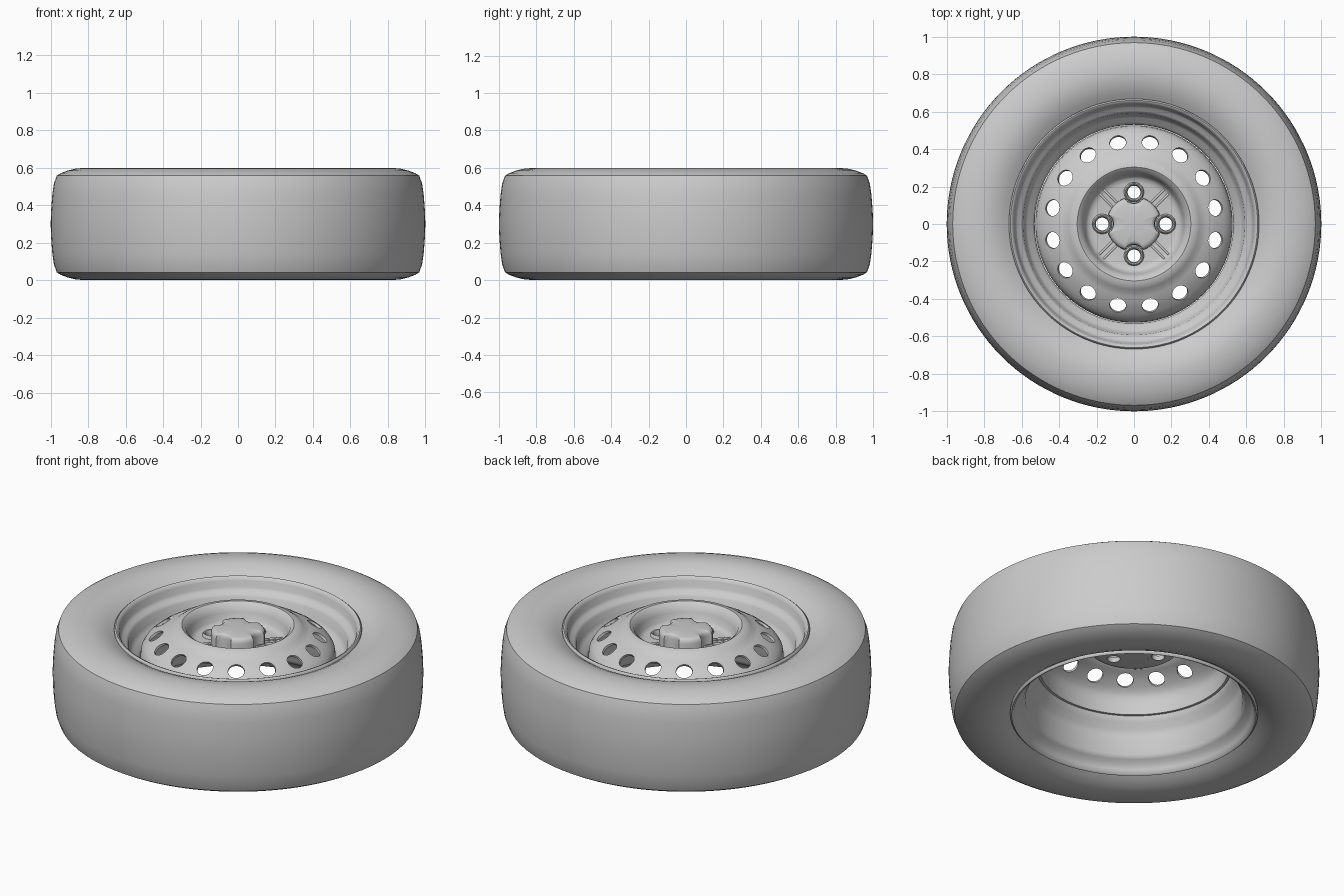
import bpy
import bmesh
from math import sin, cos, pi, radians, sqrt
from mathutils import Matrix, Vector

cube = bpy.data.objects.get("Cube")
if cube:
    bpy.data.objects.remove(cube, do_unlink=True)

SEGMENTS = 128
HEIGHT = 0.6

grey = bpy.data.materials.new("plain_grey")
grey.use_nodes = True
grey.diffuse_color = (0.6, 0.6, 0.6, 1)
grey.node_tree.nodes["Principled BSDF"].inputs["Base Color"].default_value = (0.6, 0.6, 0.6, 1)


def make_object(name, bm, recalc=True):
    if recalc:
        bmesh.ops.recalc_face_normals(bm, faces=bm.faces)
    mesh = bpy.data.meshes.new(name)
    bm.to_mesh(mesh)
    bm.free()
    mesh.materials.append(grey)
    obj = bpy.data.objects.new(name, mesh)
    bpy.context.collection.objects.link(obj)
    return obj


def activate(obj):
    bpy.ops.object.select_all(action="DESELECT")
    obj.select_set(True)
    bpy.context.view_layer.objects.active = obj


def smooth(obj, angle=35):
    activate(obj)
    bpy.ops.object.shade_smooth_by_angle(angle=radians(angle))


def spin_profile(bm, profile, segments=SEGMENTS, centre=(0, 0)):
    """Turn an outward-facing (radius, height) profile about a vertical axis."""
    rings = []
    for i in range(segments):
        a = 2 * pi * i / segments
        rings.append([bm.verts.new((centre[0] + r * cos(a), centre[1] + r * sin(a), z))
                      for r, z in profile])
    for i, ring in enumerate(rings):
        after = rings[(i + 1) % segments]
        for j in range(len(profile) - 1):
            bm.faces.new((ring[j], after[j], after[j + 1], ring[j + 1]))


def lathe(name, profile):
    bm = bmesh.new()
    spin_profile(bm, profile)
    return make_object(name, bm, recalc=False)


# Tyre: half profile from the tread centre to the bead, mirrored in height
half = [(1.0, 0.3), (0.999, 0.35), (0.996, 0.40), (0.991, 0.46), (0.983, 0.515),
        (0.968, 0.558), (0.945, 0.572), (0.91, 0.585), (0.87, 0.595), (0.82, 0.6),
        (0.78, 0.597), (0.74, 0.587), (0.70, 0.570), (0.665, 0.548)]
lower_half = [(r, HEIGHT - z) for r, z in reversed(half[1:])]
smooth(lathe("tyre", lower_half + half), 30)

# Rim barrel: outer flange, bead seat, drop centre and inner flange
barrel = [(0.668, 0.545), (0.668, 0.559), (0.660, 0.566), (0.650, 0.562),
          (0.641, 0.545), (0.634, 0.510), (0.624, 0.494), (0.605, 0.486),
          (0.592, 0.472), (0.584, 0.425), (0.568, 0.402), (0.542, 0.388),
          (0.530, 0.370), (0.530, 0.335), (0.545, 0.300), (0.572, 0.268),
          (0.582, 0.240), (0.587, 0.125), (0.602, 0.103), (0.628, 0.092),
          (0.641, 0.060), (0.650, 0.039), (0.660, 0.034), (0.668, 0.041),
          (0.668, 0.055)]
smooth(lathe("rim_barrel", barrel), 50)

# Wheel disc: hub floor, raised ridge, sloping hole band and skirt
disc_profile = [(0.52, 0.33), (0.52, 0.40), (0.515, 0.435), (0.500, 0.460),
                (0.475, 0.482), (0.44, 0.506), (0.41, 0.523), (0.385, 0.533),
                (0.365, 0.542), (0.345, 0.558), (0.325, 0.572), (0.305, 0.575),
                (0.287, 0.562), (0.274, 0.530), (0.264, 0.490), (0.247, 0.471),
                (0.22, 0.465), (0.10, 0.465)]
disc = lathe("wheel_disc", disc_profile)
shell = disc.modifiers.new("thickness", "SOLIDIFY")
shell.thickness = 0.014
shell.offset = 0

# Cutter for the sixteen vent holes and four bolt holes
BOLT_RADIUS = 0.17
bolt_centres = [(BOLT_RADIUS * cos(k * pi / 2), BOLT_RADIUS * sin(k * pi / 2)) for k in range(4)]
bm = bmesh.new()
for k in range(16):
    turn = Matrix.Rotation(2 * pi * (k + 0.5) / 16, 4, "Z")
    place = turn @ Matrix.Translation((0.44, 0, 0.506)) @ Matrix.Rotation(radians(32), 4, "Y")
    bmesh.ops.create_cone(bm, cap_ends=True, segments=32, radius1=0.044, radius2=0.044,
                          depth=0.1, matrix=place)
for x, y in bolt_centres:
    bmesh.ops.create_cone(bm, cap_ends=True, segments=32, radius1=0.036, radius2=0.036,
                          depth=0.1, matrix=Matrix.Translation((x, y, 0.465)))
cutter = make_object("hole_cutter", bm)
cutter.hide_render = True
cut = disc.modifiers.new("holes", "BOOLEAN")
cut.operation = "DIFFERENCE"
cut.solver = "EXACT"
cut.object = cutter
activate(disc)
for modifier in list(disc.modifiers):
    bpy.ops.object.modifier_apply(modifier=modifier.name)
bpy.data.objects.remove(cutter, do_unlink=True)
smooth(disc, 40)

# Raised collars around the bolt holes
bm = bmesh.new()
collar = [(0.054, 0.468), (0.051, 0.484), (0.046, 0.490), (0.040, 0.487), (0.034, 0.472), (0.034, 0.455)]
for centre in bolt_centres:
    spin_profile(bm, collar, 32, centre)
smooth(make_object("bolt_collars", bm, recalc=False), 40)

# Diagonal ribs on the hub floor
bm = bmesh.new()
for k in range(4):
    turn = Matrix.Rotation(pi / 4 + k * pi / 2, 4, "Z")
    for side in (-1, 1):
        place = turn @ Matrix.Translation((0.195, side * 0.016, 0.471)) @ Matrix.Diagonal((0.13, 0.012, 0.02, 1))
        bmesh.ops.create_cube(bm, size=1, matrix=place)
ribs = make_object("hub_ribs", bm)
bevel = ribs.modifiers.new("soft_edges", "BEVEL")
bevel.width = 0.004
bevel.segments = 2
smooth(ribs)


# Centre cap: round with four scallops that clear the bolts
def cap_radius(a):
    nearest = (a + pi / 4) % (pi / 2) - pi / 4
    inside = 0.058 ** 2 - (BOLT_RADIUS * sin(nearest)) ** 2
    if inside <= 0:
        return 0.147
    return min(0.147, BOLT_RADIUS * cos(nearest) - sqrt(inside))


bm = bmesh.new()
previous = None
for scale, z in [(1.0, 0.455), (0.99, 0.535), (0.965, 0.550), (0.91, 0.559), (0.80, 0.563), (0.4, 0.566)]:
    ring = []
    for i in range(SEGMENTS):
        a = 2 * pi * i / SEGMENTS
        ring.append(bm.verts.new(Vector((cos(a), sin(a), 0)) * cap_radius(a) * scale + Vector((0, 0, z))))
    if previous:
        for i in range(SEGMENTS):
            j = (i + 1) % SEGMENTS
            bm.faces.new((previous[i], previous[j], ring[j], ring[i]))
    else:
        bm.faces.new(ring[::-1])
    previous = ring
bm.faces.new(previous)
smooth(make_object("centre_cap", bm), 50)
